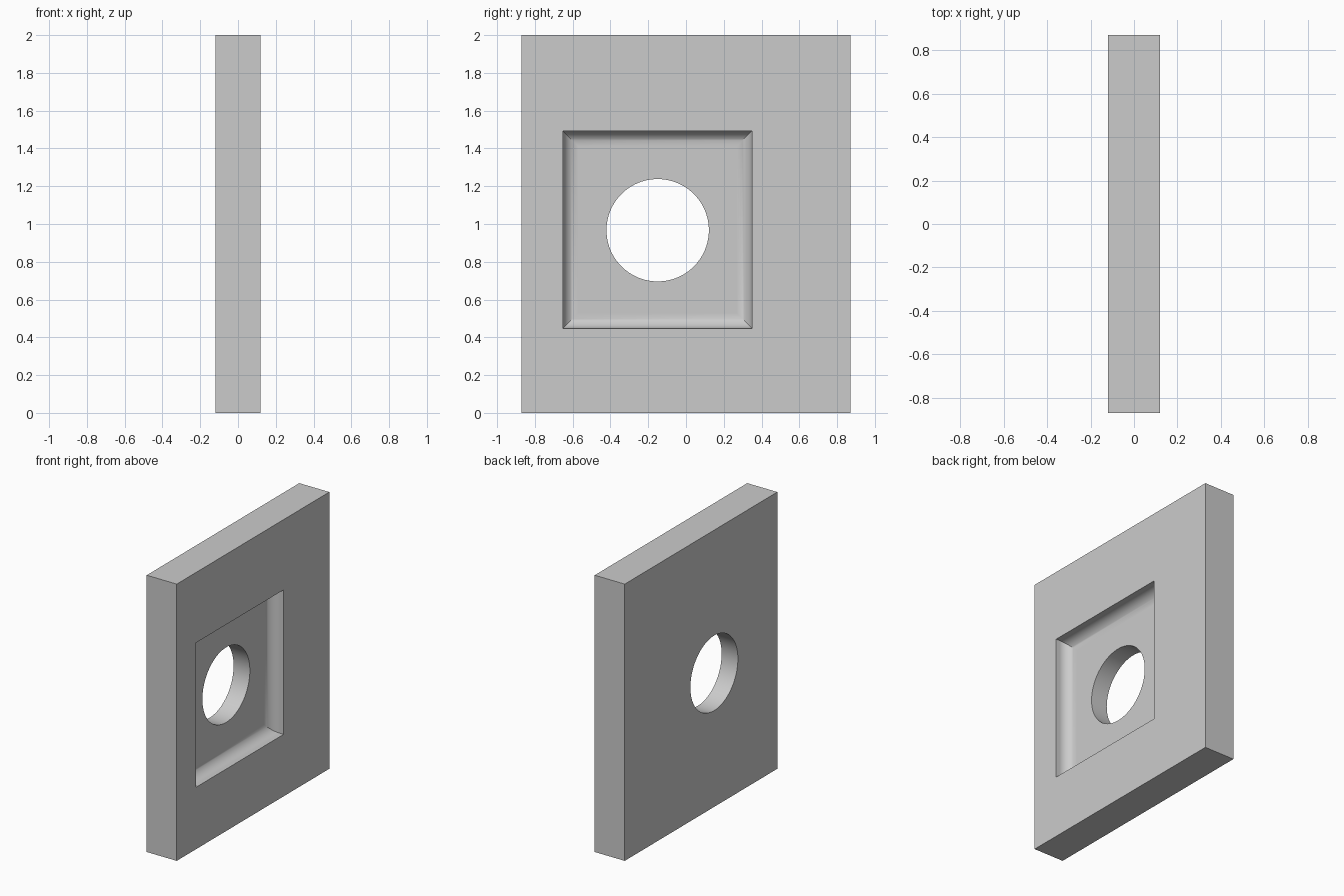
import bpy, bmesh
from math import pi, sin, cos, radians

default = bpy.data.objects.get("Cube")
if default:
    bpy.data.objects.remove(default, do_unlink=True)

# Sizes
THICK, WIDTH, HEIGHT = 0.24, 1.742, 2.0
FACE = THICK / 2
Y0, Y1, Z0, Z1 = -0.651, 0.349, 0.448, 1.492   # recess outline
DEPTH, FILLET, STEPS = 0.11, 0.08, 12
HOLE_Y, HOLE_Z, HOLE_R = -0.15, 0.967, 0.271

grey = bpy.data.materials.new("plain grey")
grey.use_nodes = True
colour = (0.6, 0.6, 0.6, 1)
grey.diffuse_color = colour
grey.node_tree.nodes["Principled BSDF"].inputs["Base Color"].default_value = colour


def finish(bm, name):
    bmesh.ops.recalc_face_normals(bm, faces=bm.faces)
    mesh = bpy.data.meshes.new(name)
    bm.to_mesh(mesh)
    bm.free()
    mesh.materials.append(grey)
    obj = bpy.data.objects.new(name, mesh)
    bpy.context.collection.objects.link(obj)
    return obj


def loft(name, rings):
    """Closed solid through rings of points, capped at both ends."""
    bm = bmesh.new()
    rows = [[bm.verts.new(p) for p in ring] for ring in rings]
    n = len(rows[0])
    for a, b in zip(rows, rows[1:]):
        for i in range(n):
            j = (i + 1) % n
            bm.faces.new((a[i], a[j], b[j], b[i]))
    bm.faces.new(rows[0])
    bm.faces.new(rows[-1])
    return finish(bm, name)


def rect(x, inset):
    a, b, c, d = Y0 + inset, Y1 - inset, Z0 + inset, Z1 - inset
    return [(x, a, c), (x, b, c), (x, b, d), (x, a, d)]


def circle(x, n=96):
    return [(x, HOLE_Y + HOLE_R * cos(2 * pi * i / n),
             HOLE_Z + HOLE_R * sin(2 * pi * i / n)) for i in range(n)]


# Slab
bm = bmesh.new()
bmesh.ops.create_cube(bm, size=1)
bmesh.ops.scale(bm, vec=(THICK, WIDTH, HEIGHT), verts=bm.verts)
bmesh.ops.translate(bm, vec=(0, 0, HEIGHT / 2), verts=bm.verts)
plate = finish(bm, "plate")

# Square recess with rounded floor edges and mitred corners
floor = FACE - DEPTH
rings = [rect(FACE + 0.1, 0)]
for i in range(STEPS + 1):
    t = pi / 2 * i / STEPS
    rings.append(rect(floor + FILLET * (1 - sin(t)), FILLET * (1 - cos(t))))
recess = loft("recess_cutter", rings)

# Round through hole
hole = loft("hole_cutter", [circle(-FACE - 0.1), circle(FACE + 0.1)])

# Cut both, bake the result and drop the cutters
for cutter in (recess, hole):
    cutter.hide_render = True
    mod = plate.modifiers.new(cutter.name, "BOOLEAN")
    mod.operation = "DIFFERENCE"
    mod.solver = "EXACT"
    mod.object = cutter
baked = bpy.data.meshes.new_from_object(
    plate.evaluated_get(bpy.context.evaluated_depsgraph_get()))
plate.modifiers.clear()
plate.data = baked
for cutter in (recess, hole):
    bpy.data.objects.remove(cutter, do_unlink=True)

# Smooth curves, crisp edges, flat large faces
bpy.ops.object.select_all(action="DESELECT")
plate.select_set(True)
bpy.context.view_layer.objects.active = plate
bpy.ops.object.shade_smooth_by_angle(angle=radians(30))
plate.modifiers.new("flat_faces", "WEIGHTED_NORMAL").keep_sharp = True
